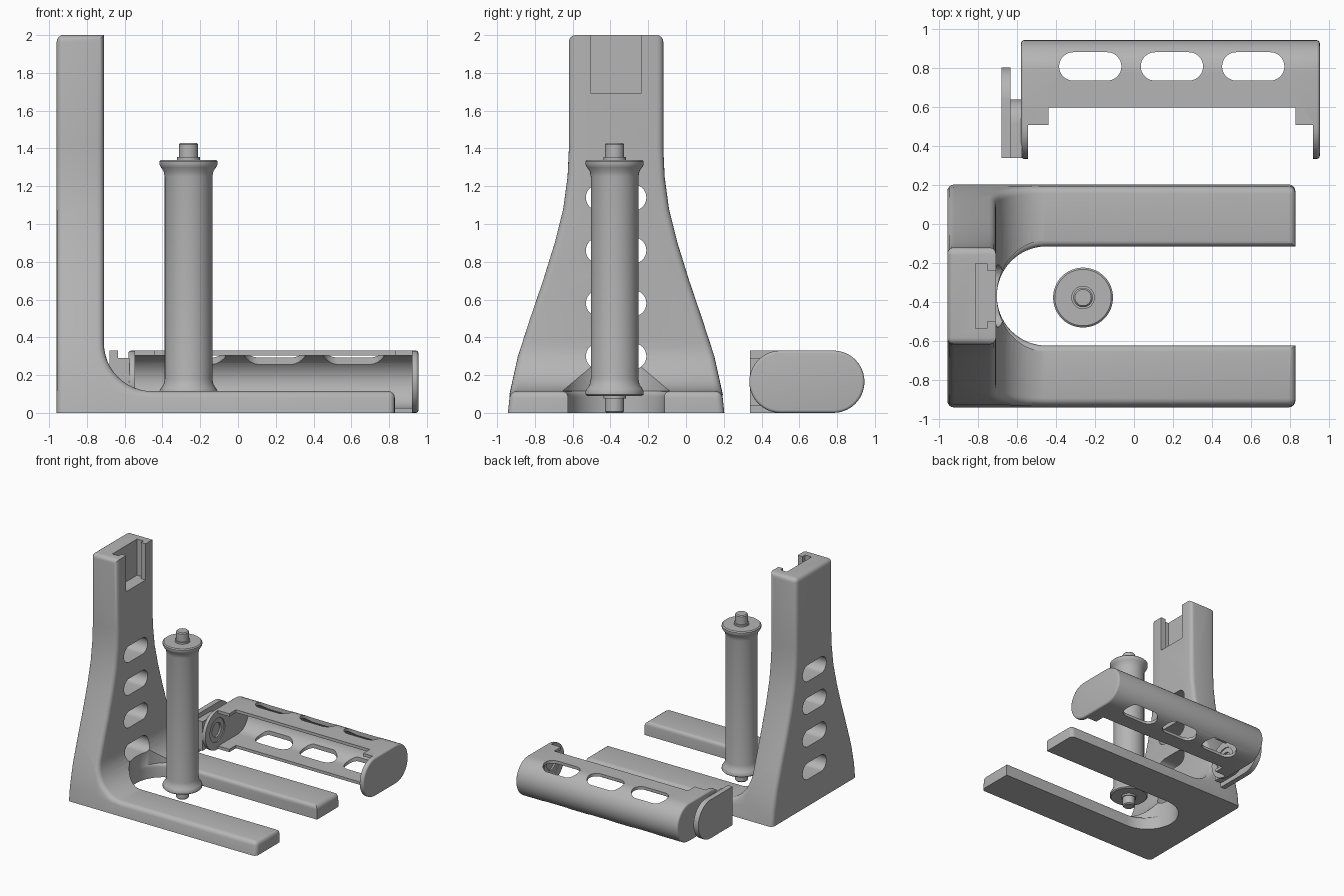
import bpy, bmesh, math
from mathutils import Matrix

if "Cube" in bpy.data.objects:
    bpy.data.objects.remove(bpy.data.objects["Cube"])

grey = bpy.data.materials.new("plain grey")
grey.use_nodes = True
COLOUR = (0.46, 0.46, 0.46, 1)
grey.diffuse_color = COLOUR
grey.node_tree.nodes["Principled BSDF"].inputs["Base Color"].default_value = COLOUR

AXES = {"x": lambda u, v, w: (w, u, v),
        "y": lambda u, v, w: (u, w, v),
        "z": lambda u, v, w: (u, v, w)}


def make_object(name, bm):
    bmesh.ops.recalc_face_normals(bm, faces=bm.faces[:])
    mesh = bpy.data.meshes.new(name)
    bm.to_mesh(mesh)
    bm.free()
    mesh.materials.append(grey)
    ob = bpy.data.objects.new(name, mesh)
    bpy.context.collection.objects.link(ob)
    return ob


def loft(name, axis, sections):
    """Closed solid through (outline, position) sections along an axis."""
    bm = bmesh.new()
    rings = [[bm.verts.new(AXES[axis](u, v, w)) for u, v in pts] for pts, w in sections]
    n = len(rings[0])
    for a, b in zip(rings, rings[1:]):
        for i in range(n):
            j = (i + 1) % n
            bm.faces.new((a[i], a[j], b[j], b[i]))
    bm.faces.new(rings[0])
    bm.faces.new(rings[-1])
    return make_object(name, bm)


def prism(name, axis, pts, lo, hi):
    return loft(name, axis, [(pts, lo), (pts, hi)])


def rect(u0, u1, v0, v1):
    return [(u0, v0), (u1, v0), (u1, v1), (u0, v1)]


def arc(u, v, r, start, end, steps=20):
    angles = [math.radians(start + (end - start) * i / steps) for i in range(steps + 1)]
    return [(u + r * math.cos(a), v + r * math.sin(a)) for a in angles]


def stadium(u0, u1, v, r):
    return arc(u0 + r, v, r, 90, 270) + arc(u1 - r, v, r, -90, 90)


def apply(ob, kind, **settings):
    mod = ob.modifiers.new(kind.lower(), kind)
    for key, value in settings.items():
        setattr(mod, key, value)
    bpy.context.view_layer.objects.active = ob
    bpy.ops.object.modifier_apply(modifier=mod.name)


def boolean(ob, other, operation="DIFFERENCE"):
    apply(ob, "BOOLEAN", object=other, operation=operation, solver="EXACT")
    bpy.data.objects.remove(other)


def round_edges(ob, width, rule):
    """Bevel the sharp edges whose midpoint passes the rule."""
    bm = bmesh.new()
    bm.from_mesh(ob.data)
    bmesh.ops.remove_doubles(bm, verts=bm.verts[:], dist=0.0005)
    weight = bm.edges.layers.float.new("bevel_weight_edge")
    for e in bm.edges:
        mid = (e.verts[0].co + e.verts[1].co) / 2
        if e.calc_face_angle(0) > math.radians(45) and rule(mid):
            e[weight] = 1
    bm.to_mesh(ob.data)
    bm.free()
    apply(ob, "BEVEL", limit_method="WEIGHT", width=width, segments=4, use_clamp_overlap=False)


def finish(ob):
    bpy.ops.object.select_all(action="DESELECT")
    ob.select_set(True)
    bpy.context.view_layer.objects.active = ob
    bpy.ops.object.shade_smooth_by_angle(angle=math.radians(32))


# Stand: side profile crossed with a flared front profile
MID = -0.37
side = [(-0.96, 0), (0.83, 0), (0.83, 0.115)] + arc(-0.455, 0.37, 0.255, 270, 180, 12) \
    + [(-0.71, 2), (-0.96, 2)]
stand = prism("stand", "y", side, -1.2, 0.5)
flare = [(0.573, 0), (0.56, 0.12), (0.52, 0.3), (0.455, 0.5), (0.387, 0.7),
         (0.325, 0.9), (0.28, 1.08), (0.257, 1.25), (0.25, 1.4), (0.25, 2.0)]
outline = [(MID + h, z) for h, z in flare] + [(MID - h, z) for h, z in reversed(flare)]
boolean(stand, prism("flare_cutter", "x", outline, -1.1, 1.1), "INTERSECT")
round_edges(stand, 0.035, lambda p: p.z > 0.001 and not (p.z > 1.99 and p.x > -0.72))

# Gap between the two legs, with softened upper edges
def gap(extra):
    r = 0.255
    return [(x, MID + (y - MID) * (r + extra) / r)
            for x, y in arc(-0.45, MID, r, 90, 270, 32) + [(1.2, MID - r), (1.2, MID + r)]]


soft = [(0.03 * (1 - math.cos(a)), 0.085 + 0.03 * math.sin(a))
        for a in (math.pi / 2 * i / 4 for i in range(5))]
sections = [(gap(0), -0.1)] + [(gap(e), z) for e, z in soft] + [(gap(0.03), 0.6)]
boolean(stand, loft("gap_cutter", "z", sections))

# Column windows
for i in range(4):
    hole = stadium(MID - 0.16, MID + 0.16, 0.3 + 0.28 * i, 0.07)
    boolean(stand, prism("window_cutter", "x", hole, -1.2, -0.3))

# T-shaped slot at the column top
for half, x0, x1 in ((0.167, -0.815, -0.755), (0.132, -0.77, -0.6)):
    pts = rect(MID - half, MID + half, 1.69, 2.2)
    boolean(stand, prism("slot_cutter", "x", pts, x0, x1))
finish(stand)

# Roller with flanges and end pins, turned from a half profile
half_roller = [(0, 0), (0.042, 0), (0.05, 0.008), (0.05, 0.075), (0.06, 0.075), (0.06, 0.09),
               (0.145, 0.09), (0.154, 0.098), (0.154, 0.115), (0.146, 0.13), (0.132, 0.15),
               (0.126, 0.18)]
top_end = [(r, 1.43 - z) for r, z in reversed(half_roller)]
bm = bmesh.new()
verts = [bm.verts.new((r, 0, z)) for r, z in half_roller + top_end]
edges = [bm.edges.new(pair) for pair in zip(verts, verts[1:])]
bmesh.ops.spin(bm, geom=verts + edges, axis=(0, 0, 1), cent=(0, 0, 0),
               angle=math.tau, steps=48, use_merge=True)
bmesh.ops.remove_doubles(bm, verts=bm.verts[:], dist=0.0001)
bmesh.ops.transform(bm, matrix=Matrix.Translation((-0.262, -0.378, 0)), verts=bm.verts[:])
finish(make_object("roller", bm))

# Holder: rounded bar hollowed out and opened at the front
MZ = 0.165
holder = prism("holder", "x", stadium(0.335, 0.945, MZ, 0.165), -0.58, 0.955)
round_edges(holder, 0.015, lambda p: abs(p.x) > 0.5)
boolean(holder, prism("cavity_cutter", "x", stadium(0.1, 0.918, MZ, 0.14), -0.545, 0.92))
boolean(holder, prism("mouth_cutter", "x", rect(0.1, 0.6, -0.2, 0.6), -0.44, 0.83))
boolean(holder, prism("end_cutter", "x", rect(0.1, 0.51, -0.2, 0.6), -0.545, 0.92))

# Holder finger slots and pin sockets
for x in (-0.225, 0.195, 0.613):
    pts = stadium(x - 0.16, x + 0.16, 0.81, 0.073)
    boolean(holder, prism("finger_cutter", "z", pts, -0.2, 0.6))
for r, depth in ((0.1, 0.008), (0.06, 0.022)):
    disc = arc(0.5, MZ, r, 0, 350, 35)
    boolean(holder, prism("socket_cutter", "x", disc, -0.545 - depth, 0.92 + depth))
finish(holder)

# Mounting key on the holder's end: wide plate on a narrower neck
def key_outline(back, r):
    return [(0.34, MZ + r), (0.34, MZ - r)] + arc(back - r, MZ, r, -90, 90)


finish(prism("key_plate", "x", key_outline(0.805, 0.165), -0.68, -0.635))
finish(prism("key_neck", "x", key_outline(0.64, 0.125), -0.64, -0.575))
